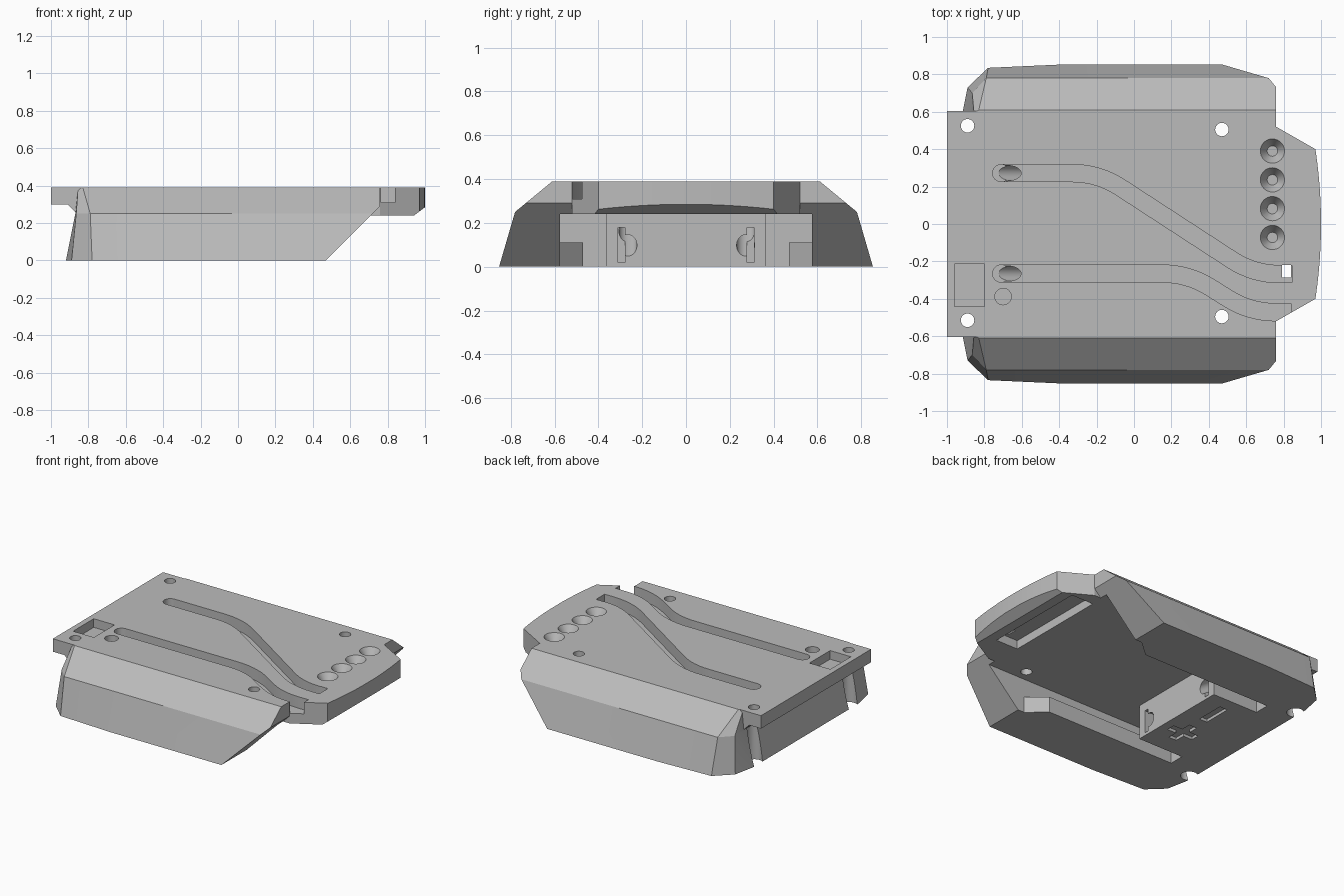
import bpy, bmesh, math
from mathutils import Vector, Matrix

if "Cube" in bpy.data.objects:
    bpy.data.objects.remove(bpy.data.objects["Cube"])

TOP, CEIL = 0.39, 0.24

grey = bpy.data.materials.new("matte_grey")
grey.use_nodes = True
grey.diffuse_color = (0.5, 0.5, 0.5, 1)
grey.node_tree.nodes["Principled BSDF"].inputs["Base Color"].default_value = (0.5, 0.5, 0.5, 1)


def to_object(name, bm):
    bmesh.ops.recalc_face_normals(bm, faces=bm.faces)
    mesh = bpy.data.meshes.new(name)
    bm.to_mesh(mesh)
    bm.free()
    ob = bpy.data.objects.new(name, mesh)
    bpy.context.collection.objects.link(ob)
    return ob


def loft(name, rings, cut=None):
    """Closed solid through rings of equal point count; cut = (point, normal) trims it."""
    bm = bmesh.new()
    loops = [[bm.verts.new(p) for p in ring] for ring in rings]
    n = len(loops[0])
    for a, b in zip(loops, loops[1:]):
        for i in range(n):
            j = (i + 1) % n
            bm.faces.new((a[i], a[j], b[j], b[i]))
    bm.faces.new(loops[0][::-1])
    bm.faces.new(loops[-1])
    if cut:
        res = bmesh.ops.bisect_plane(bm, geom=bm.verts[:] + bm.edges[:] + bm.faces[:],
                                     plane_co=cut[0], plane_no=cut[1], clear_outer=True)
        edges = [e for e in res["geom_cut"] if isinstance(e, bmesh.types.BMEdge)]
        bmesh.ops.edgeloop_fill(bm, edges=edges)
    return to_object(name, bm)


def prism(name, pts, z0, z1, cut=None):
    return loft(name, [[(x, y, z) for x, y in pts] for z in (z0, z1)], cut)


def box(name, x0, x1, y0, y1, z0, z1):
    return prism(name, [(x0, y0), (x1, y0), (x1, y1), (x0, y1)], z0, z1)


def rod(name, a, b, r1, r2=None):
    a, b = Vector(a), Vector(b)
    rot = (b - a).to_track_quat("Z", "Y").to_matrix().to_4x4()
    bm = bmesh.new()
    bmesh.ops.create_cone(bm, cap_ends=True, segments=32, radius1=r1,
                          radius2=r1 if r2 is None else r2, depth=(b - a).length,
                          matrix=Matrix.Translation((a + b) / 2) @ rot)
    return to_object(name, bm)


def combine(target, tool, operation):
    mod = target.modifiers.new("combine", "BOOLEAN")
    mod.operation, mod.solver, mod.object = operation, "EXACT", tool
    deps = bpy.context.evaluated_depsgraph_get()
    mesh = bpy.data.meshes.new_from_object(target.evaluated_get(deps))
    target.modifiers.clear()
    target.data = mesh
    bpy.data.objects.remove(tool)


def mirrored(half):
    return half + [(x, -y) for x, y in reversed(half)]


def rounded(path, reach=0.14, steps=8):
    """Round the inner corners of a polyline."""
    pts = [Vector(p) for p in path]
    out = [pts[0]]
    for a, b, c in zip(pts, pts[1:], pts[2:]):
        p, q = b + (a - b).normalized() * reach, b + (c - b).normalized() * reach
        for i in range(steps + 1):
            t = i / steps
            out.append(p * (1 - t) ** 2 + b * 2 * t * (1 - t) + q * t * t)
    return out + [pts[-1]]


def groove(name, path, half_width):
    pts = rounded(path)
    left, right = [], []
    for i, p in enumerate(pts):
        d = (pts[min(i + 1, len(pts) - 1)] - pts[max(i - 1, 0)]).normalized()
        side = Vector((-d.y, d.x)) * half_width
        left.append(p + side)
        right.append(p - side)
    return prism(name, left + right[::-1], TOP - 0.08, TOP + 0.1)


# Main body with sloping sides and an undercut front end
sections = [
    (0.0, [(-0.92, 0.58), (-0.89, 0.73), (-0.78, 0.835), (-0.38, 0.853), (0.8, 0.853)]),
    (0.25, [(-0.87, 0.58), (-0.865, 0.70), (-0.79, 0.78), (-0.38, 0.78), (0.8, 0.78)]),
    (TOP, [(-0.86, 0.55), (-0.855, 0.59), (-0.83, 0.61), (-0.38, 0.61), (0.8, 0.61)]),
]
body = loft("adapter_body", [[(x, y, z) for x, y in mirrored(half)] for z, half in sections],
            ((0.47, 0, 0), (1, 0, -1)))
combine(body, box("end_trim", 0.76, 1.2, -1, 1, -0.1, 0.6), "DIFFERENCE")

# Channel underneath and the two slots beside the terminal block
combine(body, box("channel", -0.35, 1, -0.575, 0.575, -0.1, CEIL), "DIFFERENCE")
for s in (-1, 1):
    y0, y1 = sorted((s * 0.365, s * 0.575))
    combine(body, box("side_slot", -0.70, -0.3, y0, y1, -0.1, CEIL), "DIFFERENCE")
    lip = [(-0.72, 0.6), (-0.72, 0.47), (0.3, 0.47), (0.42, 0.575), (0.42, 0.6)]
    combine(body, prism("slide_lip", [(x, s * y) for x, y in lip], 0, 0.11), "UNION")
    # Clearance notch below each rear screw
    combine(body, rod("notch", (-0.89, s * 0.52, -0.1), (-0.89, s * 0.52, 0.3), 0.055), "DIFFERENCE")

# Overhanging rear edge of the deck
profile = [(-1, TOP), (-1, 0.3), (-0.91, 0.3), (-0.85, CEIL), (-0.75, CEIL), (-0.75, TOP)]
combine(body, loft("rear_deck", [[(x, y, z) for x, z in profile] for y in (-0.605, 0.605)]), "UNION")

# Curved nose plate with a chamfered lower edge
nose_half = [(0.4, 0.52), (0.76, 0.52), (0.97, 0.4)]
nose_half += [(1 - 0.03 * (k / 6) ** 2, 0.4 * k / 6) for k in range(5, 0, -1)]
combine(body, prism("nose", mirrored(nose_half), CEIL, TOP,
                    ((0.94, 0, CEIL), (0.045, 0, -0.06))), "UNION")
combine(body, box("nose_pocket", 0.70, 0.87, -0.31, 0.43, 0.1, CEIL + 0.06), "DIFFERENCE")
combine(body, box("wire_exit", 0.79, 0.84, -0.285, -0.22, 0.1, 0.5), "DIFFERENCE")

# Wire grooves across the deck, each feeding a sloping tunnel
routes = [
    [(-0.71, 0.272), (-0.19, 0.272), (0.64, -0.268), (0.845, -0.268)],
    [(-0.71, -0.265), (0.29, -0.265), (0.62, -0.472), (0.84, -0.472)],
]
for route in routes:
    x, y = route[0]
    combine(body, groove("groove", route, 0.046), "DIFFERENCE")
    combine(body, rod("groove_end", (x, y, 0.29), (x, y, 0.5), 0.046), "DIFFERENCE")
    combine(body, rod("tunnel", (x, y, 0.33), (-0.30, y, 0.065), 0.041), "DIFFERENCE")
    ys = math.copysign(0.295, y)
    combine(body, box("terminal_slot", -0.45, -0.3, ys - 0.016, ys + 0.016, 0.02, 0.18), "DIFFERENCE")

# Screw holes through the deck
for x, y in [(-0.89, 0.525), (-0.89, -0.515), (0.47, 0.505), (0.47, -0.495)]:
    combine(body, rod("screw_hole", (x, y, 0.15), (x, y, 0.5), 0.036), "DIFFERENCE")

# Row of countersunk dimples on the nose
for i in range(4):
    x, y = 0.74, 0.39 - 0.154 * i
    combine(body, rod("dimple", (x, y, TOP - 0.06), (x, y, TOP + 0.01), 0.028, 0.071), "DIFFERENCE")

# Switch recess and indicator recess
combine(body, box("switch_recess", -0.96, -0.80, -0.44, -0.213, TOP - 0.06, 0.5), "DIFFERENCE")
combine(body, rod("round_recess", (-0.70, -0.388, TOP - 0.05), (-0.70, -0.388, 0.5), 0.044), "DIFFERENCE")

# Shallow polarity marks on the underside
for x, y, lx, ly in [(-0.51, -0.13, 0.03, 0.1), (-0.51, -0.13, 0.1, 0.03), (-0.51, 0.17, 0.03, 0.1)]:
    combine(body, box("mark", x - lx, x + lx, y - ly, y + ly, -0.1, 0.02), "DIFFERENCE")

body.data.materials.clear()
body.data.materials.append(grey)
for f in body.data.polygons:
    f.material_index = 0
bpy.ops.object.select_all(action="DESELECT")
body.select_set(True)
bpy.context.view_layer.objects.active = body
bpy.ops.object.shade_smooth_by_angle(angle=math.radians(20))
